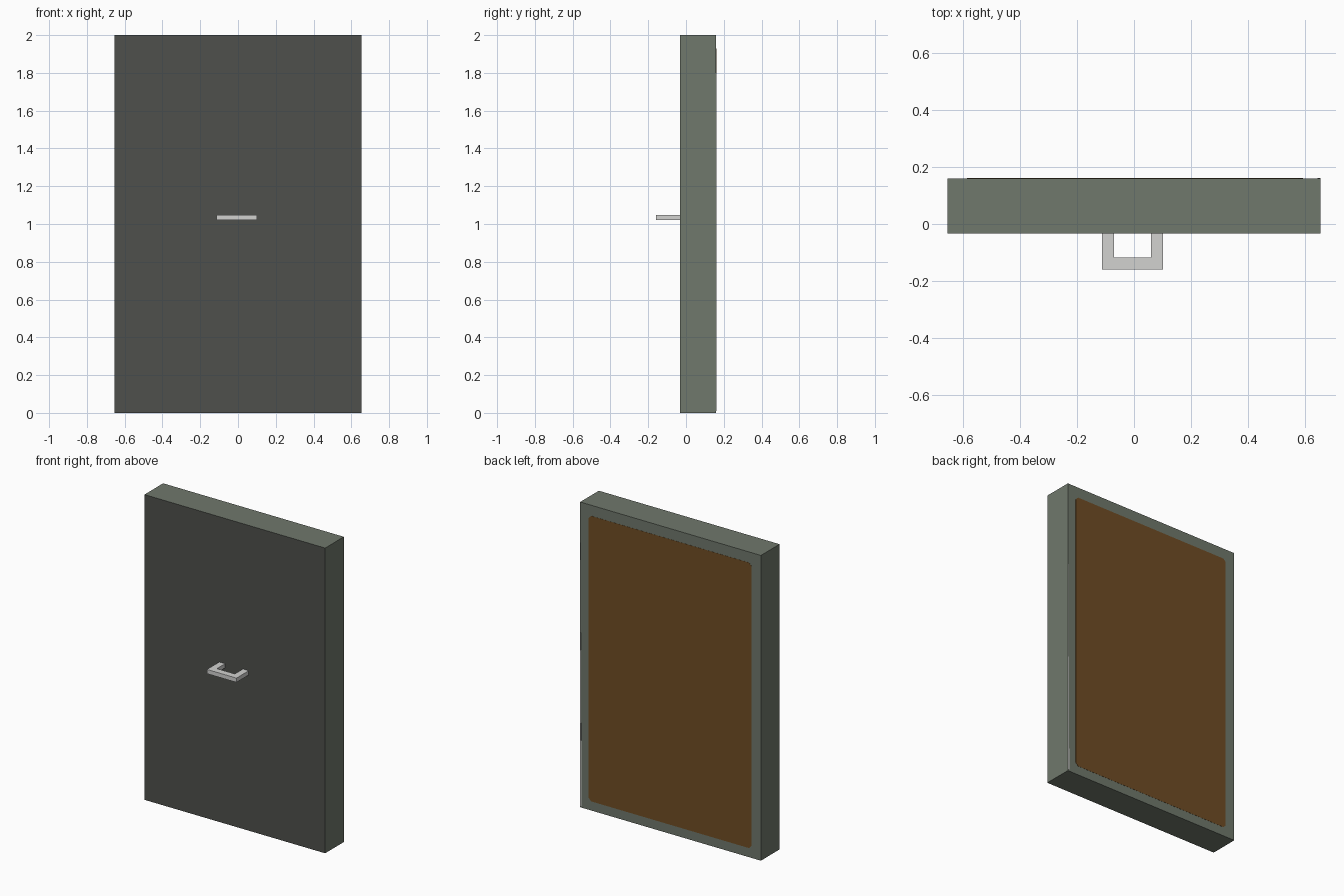
import bpy, bmesh

if "Cube" in bpy.data.objects:
    bpy.data.objects.remove(bpy.data.objects["Cube"])


def material(name, rgb):
    """Flat colour from 0-255 sRGB values."""
    m = bpy.data.materials.new(name)
    lin = [((c / 255 + 0.055) / 1.055) ** 2.4 if c > 10 else c / 3294 for c in rgb]
    m.diffuse_color = (*lin, 1)
    m.use_nodes = True
    m.node_tree.nodes["Principled BSDF"].inputs["Base Color"].default_value = m.diffuse_color
    return m


GREEN = material("grey green", (112, 120, 108))
DARK = material("dark grey", (78, 80, 76))
BROWN = material("brown", (112, 77, 36))
LIGHT = material("light grey", (210, 210, 208))


def prism(name, outline, axis, lo, hi, mats):
    """Extrude a closed 2D outline along y or z."""
    bm = bmesh.new()

    def place(p, d):
        return (p[0], d, p[1]) if axis == "y" else (p[0], p[1], d)

    face = bm.faces.new([bm.verts.new(place(p, lo)) for p in outline])
    ext = bmesh.ops.extrude_face_region(bm, geom=[face])
    move = (0, hi - lo, 0) if axis == "y" else (0, 0, hi - lo)
    bmesh.ops.translate(bm, vec=move,
                        verts=[v for v in ext["geom"] if isinstance(v, bmesh.types.BMVert)])
    bmesh.ops.recalc_face_normals(bm, faces=bm.faces)
    bm.normal_update()
    # second material, if any, goes on the front
    if len(mats) > 1:
        for f in bm.faces:
            if f.normal.y < -0.9:
                f.material_index = 1
    me = bpy.data.meshes.new(name)
    bm.to_mesh(me)
    bm.free()
    for m in mats:
        me.materials.append(m)
    ob = bpy.data.objects.new(name, me)
    bpy.context.collection.objects.link(ob)
    return ob


W, FRONT, BACK, H = 0.655, -0.033, 0.16, 2.0

# Slab with a dark front
prism("slab", [(-W, 0), (W, 0), (W, H), (-W, H)], "y", FRONT, BACK, [GREEN, DARK])

# Brown back panel with clipped corners
x0, x1, z0, z1, c = -W + 0.068, W - 0.062, 0.06, H - 0.07, 0.018
prism("back_panel",
      [(x0 + c, z0), (x1 - c, z0), (x1, z0 + c), (x1, z1 - c),
       (x1 - c, z1), (x0 + c, z1), (x0, z1 - c), (x0, z0 + c)],
      "y", BACK - 0.002, BACK + 0.001, [BROWN])

# Thin worn sliver along one back edge
prism("edge_sliver", [(W - 0.011, 0.01), (W, 0.01), (W, 1.8)],
      "y", BACK - 0.002, BACK + 0.001, [LIGHT])

# U-shaped pull handle
prism("handle",
      [(-0.113, FRONT), (-0.113, -0.16), (0.101, -0.16), (0.101, FRONT),
       (0.059, FRONT), (0.059, -0.117), (-0.071, -0.117), (-0.071, FRONT)],
      "z", 1.02, 1.048, [LIGHT])
